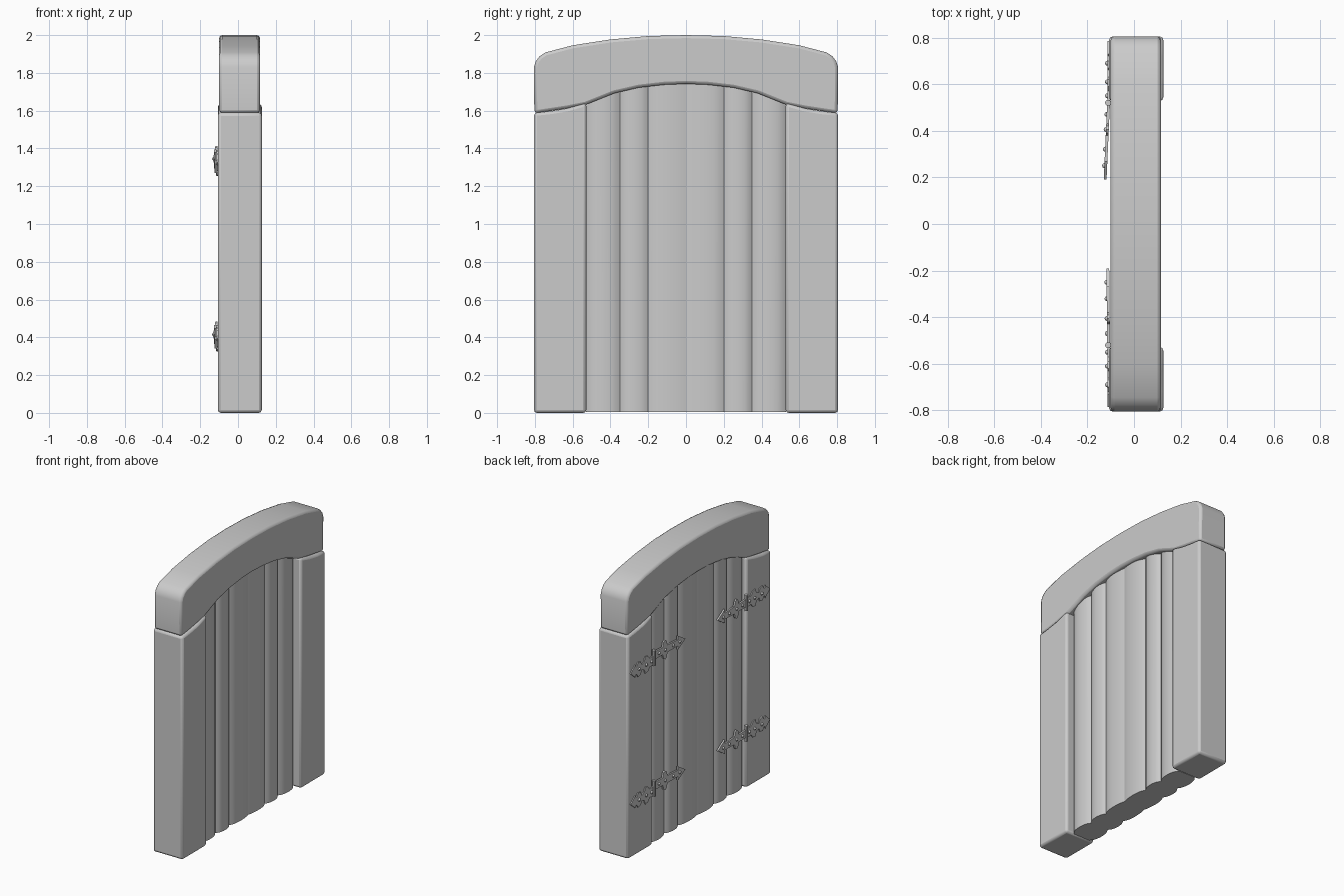
import bpy, bmesh, math
from mathutils import Matrix

if "Cube" in bpy.data.objects:
    bpy.data.objects.remove(bpy.data.objects["Cube"])


def finish(name, bm, bevel=0.0, segs=2, angle=35):
    bmesh.ops.recalc_face_normals(bm, faces=bm.faces)
    me = bpy.data.meshes.new(name)
    bm.to_mesh(me)
    bm.free()
    ob = bpy.data.objects.new(name, me)
    bpy.context.collection.objects.link(ob)
    if bevel:
        m = ob.modifiers.new("edge_bevel", 'BEVEL')
        m.width, m.segments, m.limit_method = bevel, segs, 'ANGLE'
        m.angle_limit = math.radians(40)
    bpy.context.view_layer.objects.active = ob
    ob.select_set(True)
    bpy.ops.object.shade_smooth_by_angle(angle=math.radians(angle))
    ob.select_set(False)
    return ob


def add_slab(bm, outline, x0, x1, mat=None):
    """Extrude a y-z outline along x."""
    a = [bm.verts.new((x0, y, z)) for y, z in outline]
    b = [bm.verts.new((x1, y, z)) for y, z in outline]
    n = len(outline)
    bm.faces.new(a)
    bm.faces.new(b[::-1])
    for i in range(n):
        bm.faces.new((a[i], a[(i + 1) % n], b[(i + 1) % n], b[i]))
    if mat:
        bmesh.ops.transform(bm, matrix=mat, verts=a + b)


# underside of the lintel as (y, z), one half
UNDER = [(0, 1.742), (0.12, 1.737), (0.25, 1.722), (0.38, 1.692), (0.46, 1.66),
         (0.53, 1.632), (0.63, 1.612), (0.72, 1.598), (0.803, 1.587)]
TOP = [(0.805, 1.83), (0.795, 1.862), (0.775, 1.888), (0.745, 1.908),
       (0.6, 1.946), (0.4, 1.977), (0.2, 1.995), (0, 2.0)]


def under_z(y):
    y = abs(y)
    for (y0, z0), (y1, z1) in zip(UNDER, UNDER[1:]):
        if y <= y1:
            return z0 + (z1 - z0) * (y - y0) / (y1 - y0)
    return UNDER[-1][1]


# arched lintel
half = UNDER + TOP
outline = half + [(-y, z) for y, z in half[-2:0:-1]]
bm = bmesh.new()
add_slab(bm, outline, -0.10, 0.116)
finish("arched_lintel", bm, 0.016)

# side posts
for s, name in ((1, "post_right"), (-1, "post_left")):
    pts = [(0.528, 0), (0.805, 0), (0.805, 1.588), (0.72, 1.597), (0.63, 1.612), (0.528, 1.64)]
    bm = bmesh.new()
    add_slab(bm, [(s * y, z) for y, z in pts], -0.107, 0.126)
    ob = finish(name, bm, 0.016)

# bulging planks, tops following the arch
SEAMS = [(-0.53, 0.03), (-0.35, 0.026), (-0.2, 0.022), (0, 0.012),
         (0.2, 0.022), (0.35, 0.026), (0.53, 0.03)]
N = 8
for k, ((ya, da), (yb, db)) in enumerate(zip(SEAMS, SEAMS[1:])):
    front, back = [], []
    for i in range(N + 1):
        t = i / N
        bulge = math.sin(math.pi * t) ** 0.6 if 0 < i < N else 0.0
        dip = (da * (1 - t) + db * t) * (1 - bulge)
        y = ya + (yb - ya) * t
        front.append((0.092 - dip, y))
        back.append((-0.097 + dip, y))
    ring = front + back[::-1]
    bm = bmesh.new()
    lo = [bm.verts.new((x, y, 0.005)) for x, y in ring]
    hi = [bm.verts.new((x, y, under_z(y) + 0.02)) for x, y in ring]
    bm.faces.new(lo)
    bm.faces.new(hi[::-1])
    for i in range(len(ring)):
        j = (i + 1) % len(ring)
        bm.faces.new((lo[i], lo[j], hi[j], hi[i]))
    finish("plank_%d" % (k + 1), bm)


def sym(upper):
    """Close an outline by mirroring its upper edge about z = 0."""
    return upper + [(u, -v) for u, v in upper[::-1] if v]


# strap hinges on the -x face; u runs from the barrel towards the middle
STRAP = sym([(0, 0.028), (0.09, 0.026), (0.10, 0.06), (0.115, 0.068), (0.13, 0.06), (0.14, 0.026),
             (0.25, 0.022), (0.25, 0.05), (0.33, 0)])
LEAF = sym([(0, 0.034), (-0.05, 0.03), (-0.07, 0.055), (-0.10, 0.06), (-0.11, 0.03),
            (-0.14, 0.018), (-0.15, 0.045), (-0.18, 0.052), (-0.20, 0.022), (-0.21, 0.045),
            (-0.265, 0)])


def hinge(name, side, z, leaf_dz, tilt):
    bm = bmesh.new()
    flip = Matrix.Diagonal((1, -side, 1, 1))
    base = Matrix.Translation((-0.107, side * 0.52, z))
    strap_m = base @ flip @ Matrix.Rotation(tilt, 4, 'Z')
    leaf_m = base @ Matrix.Translation((0, 0, leaf_dz)) @ flip
    add_slab(bm, STRAP, -0.008, 0.004, strap_m)
    add_slab(bm, LEAF, -0.007, 0.004, leaf_m)
    # barrel
    bmesh.ops.create_cone(bm, cap_ends=True, segments=10, radius1=0.013, radius2=0.013, depth=0.11,
                          matrix=base @ Matrix.Translation((-0.004, 0, leaf_dz / 2)))
    # rivets
    for m, us in ((strap_m, (0.05, 0.115, 0.2, 0.27)), (leaf_m, (-0.03, -0.09, -0.17))):
        for u in us:
            bmesh.ops.create_uvsphere(bm, u_segments=8, v_segments=6, radius=0.011,
                                      matrix=m @ Matrix.Translation((-0.007, u, 0)))
    finish(name, bm)


for level, z in (("upper", 1.345), ("lower", 0.415)):
    hinge("hinge_right_" + level, 1, z, -0.03, 0.045)
    hinge("hinge_left_" + level, -1, z - 0.02, 0.0, 0.01)
